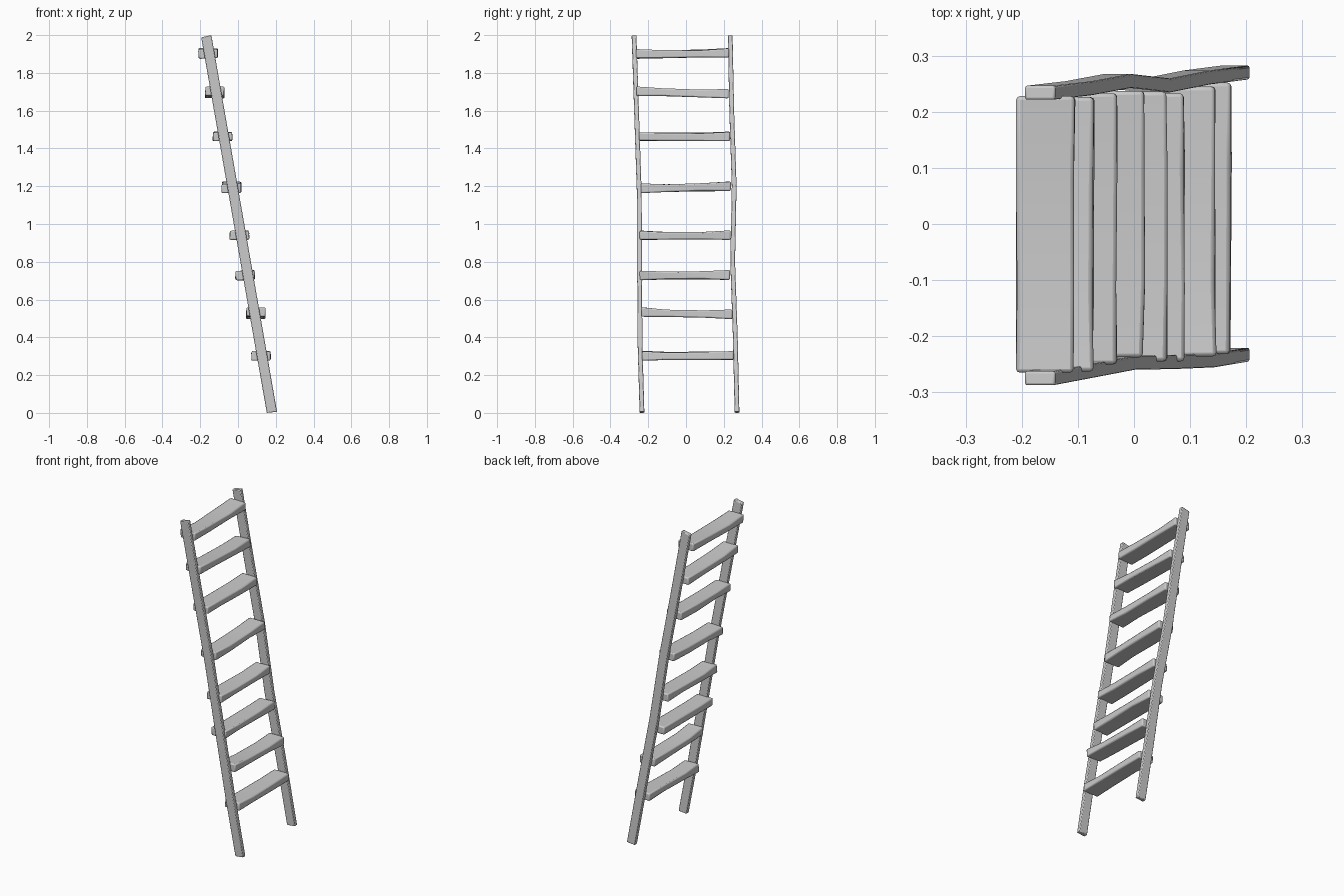
import bpy, bmesh, random
from mathutils import Vector

if "Cube" in bpy.data.objects:
    bpy.data.objects.remove(bpy.data.objects["Cube"])

random.seed(4)


def loft(name, rings, bevel):
    """Skin a run of four-cornered sections, cap the ends, soften the edges."""
    bm = bmesh.new()
    loops = [[bm.verts.new(p) for p in ring] for ring in rings]
    for a, b in zip(loops, loops[1:]):
        for i in range(4):
            j = (i + 1) % 4
            bm.faces.new((a[i], a[j], b[j], b[i]))
    bm.faces.new(loops[0][::-1])
    bm.faces.new(loops[-1])
    bmesh.ops.recalc_face_normals(bm, faces=bm.faces)
    mesh = bpy.data.meshes.new(name)
    bm.to_mesh(mesh)
    bm.free()
    ob = bpy.data.objects.new(name, mesh)
    bpy.context.collection.objects.link(ob)
    mod = ob.modifiers.new("worn_edges", 'BEVEL')
    mod.width = bevel
    mod.segments = 2
    mod.limit_method = 'ANGLE'
    mod.angle_limit = 0.7
    bpy.context.view_layer.objects.active = ob
    ob.select_set(True)
    bpy.ops.object.shade_smooth_by_angle(angle=0.5)
    ob.select_set(False)
    return ob


def rail(name, path):
    """Leaning, slightly crooked plank; path holds (z, y centre)."""
    rings = []
    for k, (z, y) in enumerate(path):
        x = 0.18 - 0.1745 * z
        w, t = 0.027, 0.0125
        tilt = 0.006 if k == len(path) - 1 else (0.003 if k == 0 else 0.005)
        rings.append([(x + sx * w, y + sy * t, z + sx * tilt)
                      for sx, sy in ((-1, -1), (1, -1), (1, 1), (-1, 1))])
    return loft(name, rings, 0.004)


# Side rails
rail("front_rail", [(0.003, -0.233), (0.35, -0.243), (0.75, -0.246),
                    (1.15, -0.247), (1.6, -0.262), (1.994, -0.275)])
rail("back_rail", [(0.003, 0.27), (0.4, 0.261), (0.8, 0.247),
                   (1.2, 0.255), (1.6, 0.242), (1.994, 0.234)])

# Steps: x centre, y from, y to, z at each end
steps = [(0.122, -0.232, 0.252, 0.303, 0.305),
         (0.094, -0.236, 0.245, 0.534, 0.522),
         (0.038, -0.245, 0.233, 0.728, 0.730),
         (0.008, -0.245, 0.236, 0.942, 0.940),
         (-0.034, -0.238, 0.237, 1.189, 1.199),
         (-0.083, -0.250, 0.233, 1.464, 1.464),
         (-0.123, -0.263, 0.226, 1.704, 1.689),
         (-0.158, -0.265, 0.228, 1.900, 1.905)]


def wobble(a):
    return random.uniform(-a, a)


for n, (x, y0, y1, z0, z1) in enumerate(steps):
    rings = []
    # Worn boards: tread dips and thins away from the ends
    for u, dip, under in ((0, 0.0, 0.0), (0.28, 0.007, -0.002),
                          (0.7, 0.006, -0.002), (1, 0.0, 0.0)):
        y, z = y0 + (y1 - y0) * u, z0 + (z1 - z0) * u
        ring = []
        for sx, sz in ((-1, -1), (1, -1), (1, 1), (-1, 1)):
            dz = 0.024 - dip if sz > 0 else -0.024 - under
            ring.append(Vector((x + sx * 0.051 + wobble(0.003), y,
                                z + dz + wobble(0.003))))
        rings.append(ring)
    loft("step_%d" % (n + 1), rings, 0.007)
